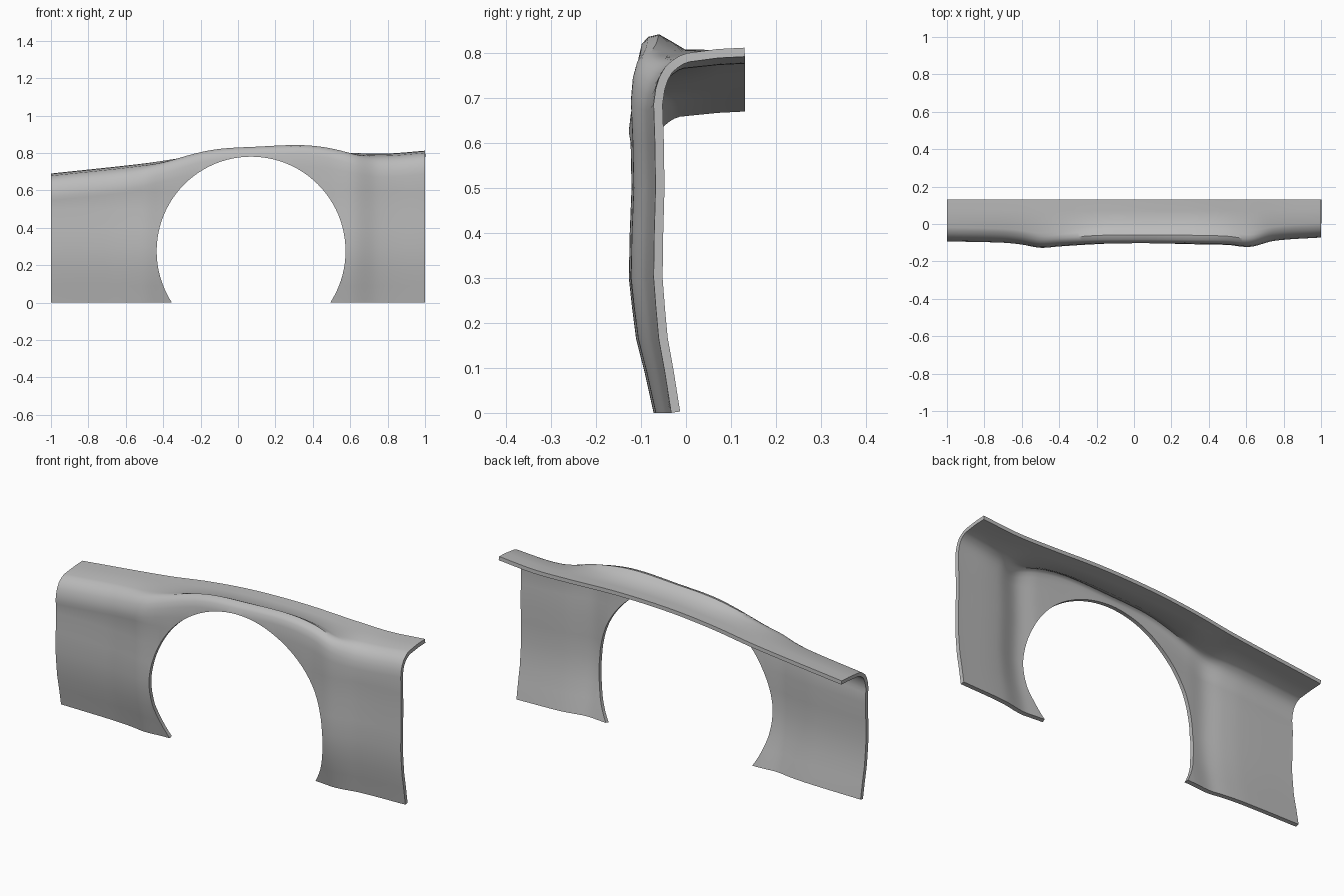
import bpy, bmesh, math

if "Cube" in bpy.data.objects:
    bpy.data.objects.remove(bpy.data.objects["Cube"], do_unlink=True)

grey = bpy.data.materials.new("panel grey")
grey.use_nodes = True
colour = (0.5, 0.5, 0.5, 1)
grey.diffuse_color = colour
grey.node_tree.nodes["Principled BSDF"].inputs["Base Color"].default_value = colour


def curve(keys, x):
    """Smooth curve through (x, value) keys."""
    def slope(i):
        a, b = keys[max(i - 1, 0)], keys[min(i + 1, len(keys) - 1)]
        return (b[1] - a[1]) / (b[0] - a[0])
    for i in range(len(keys) - 1):
        (x0, v0), (x1, v1) = keys[i], keys[i + 1]
        if x <= x1 or i == len(keys) - 2:
            d = x1 - x0
            t = (x - x0) / d
            return ((2*t**3 - 3*t**2 + 1) * v0 + (t**3 - 2*t**2 + t) * d * slope(i)
                    + (3*t**2 - 2*t**3) * v1 + (t**3 - t**2) * d * slope(i + 1))


# Lengthwise curves: inner edge height, side face depth, crown strength
EDGE = [(-1, .69), (-.5, .744), (-.25, .78), (0, .803), (.3, .81), (.6, .8), (.8, .797), (1, .812)]
FACE = [(-1, -.093), (-.7, -.1), (-.6, -.11), (-.5, -.127), (-.4, -.12), (-.2, -.108), (0, -.106),
        (.3, -.108), (.5, -.112), (.62, -.122), (.75, -.09), (1, -.072)]
CROWN = [(-1, 0), (-.6, 0), (-.4, .3), (-.15, .85), (.1, .9), (.35, 1), (.5, .8), (.7, .1), (.8, 0), (1, 0)]

# Top cross-sections, z from the inner edge: y as distance from the side face
PLAIN = [(.075, -.012), (.058, -.018), (.042, -.028), (.026, -.042), (.013, -.065), (.005, -.09), (0, -.125)]
RAISED = [(.106, -.002), (.076, .016), (.048, .032), (.024, .026), (.01, .01), (.003, -.02), (0, -.08)]
# Lower side face: height and tuck-in
LOWER = [(.6, .004), (.5, .006), (.4, .002), (.3, 0), (.235, .007), (.165, .016), (.09, .035), (0, .055)]


def section(x):
    edge, face, w = curve(EDGE, x), curve(FACE, x), curve(CROWN, x)
    pts = [(.13, edge), (.07, edge - .003)]
    for (py, pz), (ry, rz) in zip(PLAIN, RAISED):
        pts.append((face + py + (ry - py) * w, edge + pz + (rz - pz) * w))
    tuck = min(1, .7 + (-face - .07) * 6)
    top = pts[-1][1]
    pts += [(face + t * tuck, min(z, top - .02)) for z, t in LOWER]
    return pts


# Fender skin
bm = bmesh.new()
COLUMNS = 100
rows = [[bm.verts.new((x, y, z)) for y, z in section(x)]
        for x in (-1 + 2 * i / COLUMNS for i in range(COLUMNS + 1))]
for a, b in zip(rows, rows[1:]):
    for j in range(len(a) - 1):
        bm.faces.new((a[j], a[j + 1], b[j + 1], b[j]))
bmesh.ops.recalc_face_normals(bm, faces=bm.faces)
if sum(f.normal.z - f.normal.y for f in bm.faces) < 0:
    bmesh.ops.reverse_faces(bm, faces=bm.faces)
mesh = bpy.data.meshes.new("fender_panel")
bm.to_mesh(mesh)
bm.free()
mesh.materials.append(grey)
panel = bpy.data.objects.new("fender_panel", mesh)
bpy.context.collection.objects.link(panel)

# Wheel arch cutter
bpy.ops.mesh.primitive_cylinder_add(vertices=96, radius=.505, depth=.4,
                                    location=(.07, -.19, .275), rotation=(math.pi / 2, 0, 0))
cutter = bpy.context.object
cutter.name = "wheel_arch_cutter"
cutter.data.materials.append(grey)

# Sheet thickness and wheel arch opening
sheet = panel.modifiers.new("sheet", 'SOLIDIFY')
sheet.thickness = .02
sheet.offset = -1
arch = panel.modifiers.new("arch", 'BOOLEAN')
arch.operation = 'DIFFERENCE'
arch.solver = 'EXACT'
arch.object = cutter

bpy.ops.object.select_all(action='DESELECT')
panel.select_set(True)
bpy.context.view_layer.objects.active = panel
for name in ("sheet", "arch"):
    bpy.ops.object.modifier_apply(modifier=name)
bpy.data.objects.remove(cutter, do_unlink=True)
bpy.ops.object.shade_smooth_by_angle(angle=math.radians(35))
